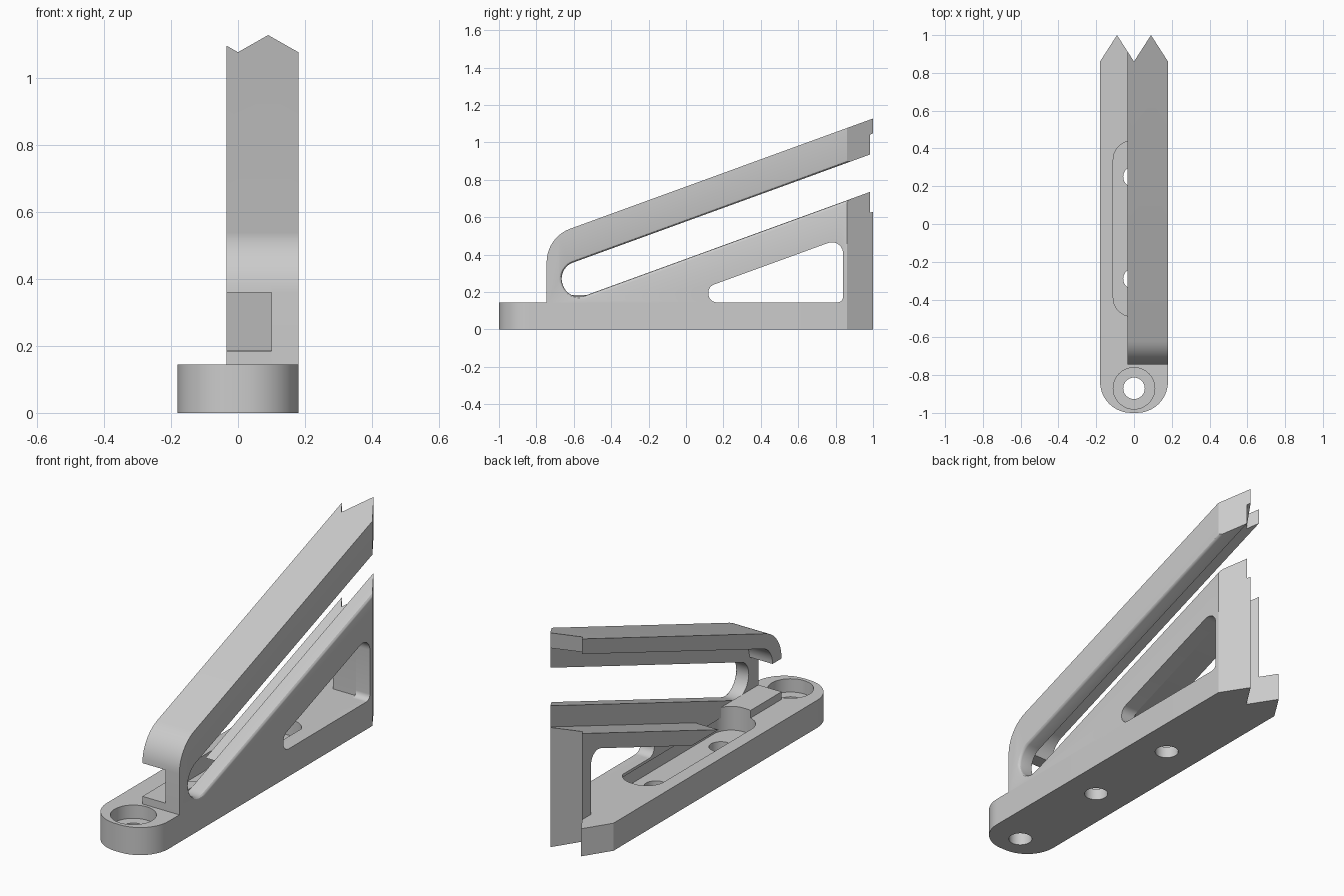
import bpy, bmesh
from math import radians, sin, cos, tan
from mathutils import Vector

cube = bpy.data.objects.get("Cube")
if cube:
    bpy.data.objects.remove(cube)

grey = bpy.data.materials.new("plain grey")
grey.use_nodes = True
grey.diffuse_color = (0.6, 0.6, 0.6, 1)
grey.node_tree.nodes["Principled BSDF"].inputs["Base Color"].default_value = (0.6, 0.6, 0.6, 1)

SLOPE = tan(radians(20))
HALF = 0.18           # half width of the base
BASE_TOP = 0.145
INNER = -0.035        # open edge of the flanges
WALL = 0.10           # inner face of the upright wall
NOSE = -0.745         # front of the upright
BACK = 1.05           # rough back, trimmed later


def rise(z_at_back, y):
    """Height at y of a sloping line that reaches z_at_back at y = 1."""
    return z_at_back - SLOPE * (1 - y)


def outline(corners, steps=10):
    """Polygon from (a, b) or (a, b, radius) corners, with rounded corners."""
    result = []
    for i, corner in enumerate(corners):
        p = Vector(corner[:2])
        if len(corner) == 2:
            result.append(p)
            continue
        u = (Vector(corners[i - 1][:2]) - p).normalized()
        v = (Vector(corners[(i + 1) % len(corners)][:2]) - p).normalized()
        half = u.angle(v) / 2
        radius = corner[2]
        center = p + (u + v).normalized() * radius / sin(half)
        start = p + u * radius / tan(half) - center
        end = p + v * radius / tan(half) - center
        sweep = start.angle_signed(end)
        for k in range(steps + 1):
            a = -sweep * k / steps
            result.append(center + Vector((start.x * cos(a) - start.y * sin(a),
                                           start.x * sin(a) + start.y * cos(a))))
    return result


def prism(name, points, low, high, axis):
    """Extrude an outline along x (outline in y, z) or z (outline in x, y)."""
    def place(p, h):
        return (h, p.x, p.y) if axis == "x" else (p.x, p.y, h)
    bm = bmesh.new()
    face = bm.faces.new([bm.verts.new(place(p, low)) for p in points])
    moved = bmesh.ops.extrude_face_region(bm, geom=[face], use_keep_orig=True)["geom"]
    shift = Vector(place(Vector((0, 0)), high - low))
    bmesh.ops.translate(bm, vec=shift, verts=[e for e in moved if isinstance(e, bmesh.types.BMVert)])
    bmesh.ops.recalc_face_normals(bm, faces=bm.faces)
    mesh = bpy.data.meshes.new(name)
    bm.to_mesh(mesh)
    bm.free()
    mesh.materials.append(grey)
    obj = bpy.data.objects.new(name, mesh)
    bpy.context.collection.objects.link(obj)
    return obj


def activate(obj):
    bpy.ops.object.select_all(action="DESELECT")
    obj.select_set(True)
    bpy.context.view_layer.objects.active = obj


def combine(obj, cutter, operation="DIFFERENCE"):
    activate(obj)
    mod = obj.modifiers.new("cut", "BOOLEAN")
    mod.operation, mod.solver, mod.object = operation, "EXACT", cutter
    bpy.ops.object.modifier_apply(modifier=mod.name)


def cylinder_cutter(y, radius, low):
    ring = [Vector((radius * cos(radians(a)), y + radius * sin(radians(a)))) for a in range(0, 360, 9)]
    return prism("cutter", ring, low, 0.3, "z")


# Plan of the base: rounded front, double-pointed back
plan = outline([(-HALF, -1, 0.165), (HALF, -1, 0.165), (HALF, 0.86),
                (0.09, 1), (0, 0.86), (-0.09, 1), (-HALF, 0.86)])
base = prism("base", plan, 0, BASE_TOP, "z")
envelope = prism("cutter", plan, -0.2, 1.4, "z")

# Screw holes, front counterbore and long recess
recess = prism("cutter", outline([(x, y, 0.1) for x, y in
               ((-0.11, -0.49), (0.11, -0.49), (0.11, 0.44), (-0.11, 0.44))]), 0.06, 0.186, "z")
cutters = [envelope, recess, cylinder_cutter(-0.87, 0.11, 0.075)]
cutters += [cylinder_cutter(y, 0.057, -0.1) for y in (-0.87, -0.29, 0.25)]
for cutter in cutters[1:]:
    combine(base, cutter)

# Upright wall with the long open slot
along = Vector((cos(radians(20)), sin(radians(20))))
across = Vector((-along.y, along.x))
R = 0.094
tip = Vector((-0.57, 0.27)) - along * R
top_tip, low_tip = tip + across * R, tip - across * R
top_end = top_tip + along * (BACK - top_tip.x) / along.x
low_end = low_tip + along * (BACK - low_tip.x) / along.x
wall_foot = BASE_TOP - 0.015
wall = prism("upright_wall", outline([
    (NOSE, wall_foot), (NOSE, rise(1.128, NOSE), 0.19), (BACK, rise(1.128, BACK)),
    tuple(top_end), (*top_tip, R * 0.97), (*low_tip, R * 0.97), tuple(low_end),
    (BACK, wall_foot)]), WALL, HALF, "x")

# Triangular window in the wall
window = prism("cutter", outline([
    (0.12, BASE_TOP, 0.045), (0.84, BASE_TOP, 0.03),
    (0.84, rise(0.55, 0.84), 0.06), (0.12, rise(0.55, 0.12), 0.045)]), 0, 0.3, "x")
combine(wall, window)
cutters.append(window)

# Upper flange, curling down at the front
T = 0.075
inside = 1.128 - T / cos(radians(20))
bend = 0.36
upper = prism("upper_flange", outline([
    (NOSE, bend), (NOSE, rise(1.128, NOSE), 0.19), (BACK, rise(1.128, BACK)),
    (BACK, rise(inside, BACK)), (NOSE + T, rise(inside, NOSE + T), 0.19 - T),
    (NOSE + T, bend)]), INNER, WALL, "x")

# Lower flange with front lip and back post
lip = 0.185
lower = prism("lower_flange_and_post", outline([
    (NOSE, BASE_TOP), (NOSE, lip), (1 - (0.63 - lip) / SLOPE, lip),
    (BACK, rise(0.63, BACK)), (BACK, BASE_TOP), (0.84, BASE_TOP),
    (0.84, rise(0.55, 0.84), 0.06), (1 - (0.55 - BASE_TOP) / SLOPE, BASE_TOP)]),
    INNER, WALL, "x")
combine(lower, recess)

# Trim the backs to the double point
for part in (wall, upper, lower):
    combine(part, envelope, "INTERSECT")


def on_rim(v):
    offset = Vector((v.co.y, v.co.z)) - tip
    return v.co.x > HALF - 0.001 and abs(offset.dot(across)) < R + 0.002 and offset.dot(along) > -0.002


# Soften the outer rim of the slot
bm = bmesh.new()
bm.from_mesh(wall.data)
rim = [e for e in bm.edges if all(on_rim(v) for v in e.verts)
       and len(e.link_faces) == 2 and e.calc_face_angle() > 0.5]
bmesh.ops.bevel(bm, geom=rim, offset=0.015, segments=3, profile=0.5, affect="EDGES")
bm.to_mesh(wall.data)
bm.free()

for cutter in cutters:
    bpy.data.objects.remove(cutter)
for part in (base, wall, upper, lower):
    activate(part)
    bpy.ops.object.shade_smooth_by_angle(angle=radians(30))
